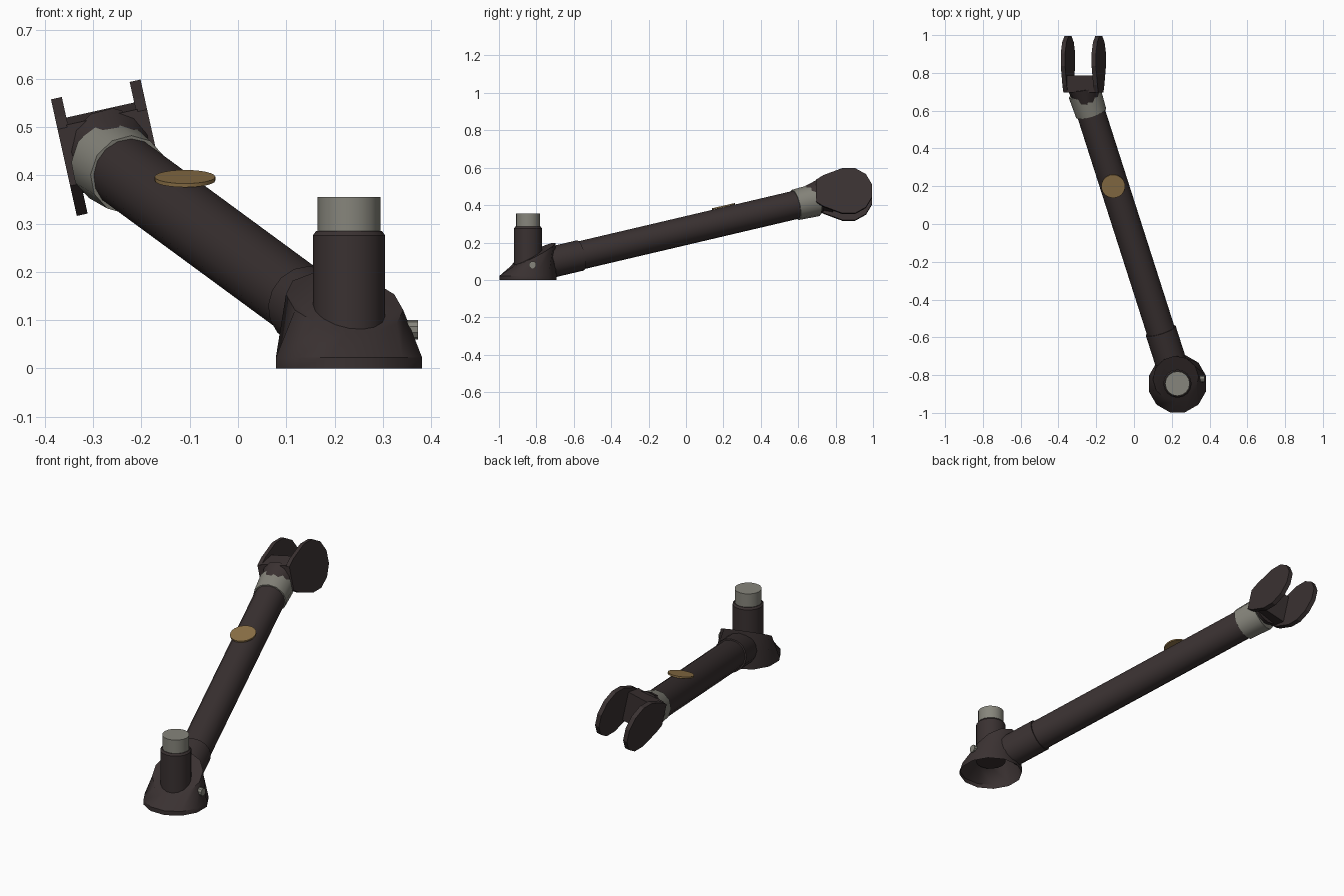
import bpy, bmesh, math
from mathutils import Vector, Matrix

if "Cube" in bpy.data.objects:
    bpy.data.objects.remove(bpy.data.objects["Cube"])


def material(name, rgb):
    m = bpy.data.materials.new(name)
    m.diffuse_color = (*rgb, 1)
    m.use_nodes = True
    m.node_tree.nodes["Principled BSDF"].inputs["Base Color"].default_value = m.diffuse_color
    return m


DARK = material("dark_brown", (0.042, 0.031, 0.031))
GREY = material("warm_grey", (0.24, 0.235, 0.20))
GOLD = material("dull_gold", (0.27, 0.17, 0.065))


def finish(name, bm, mat, smooth=True):
    bmesh.ops.recalc_face_normals(bm, faces=bm.faces)
    me = bpy.data.meshes.new(name)
    bm.to_mesh(me)
    bm.free()
    me.materials.append(mat)
    ob = bpy.data.objects.new(name, me)
    bpy.context.collection.objects.link(ob)
    if smooth:
        me.shade_smooth()
        me.set_sharp_from_angle(angle=math.radians(35))
    return ob


def tube(name, a, b, r1, r2, mat, sides=16):
    """Cylinder or cone running from point a to point b."""
    a, b = Vector(a), Vector(b)
    d = b - a
    bm = bmesh.new()
    bmesh.ops.create_cone(bm, cap_ends=True, segments=sides, radius1=r1,
                          radius2=r2, depth=d.length)
    rot = d.to_track_quat('Z', 'Y').to_matrix().to_4x4()
    bm.transform(Matrix.Translation((a + b) / 2) @ rot)
    return finish(name, bm, mat)


def arm(y):
    """Point on the arm axis at a given y."""
    return Vector((0.14 - 0.32 * (y + 0.56), y, 0.4 + 0.235 * (y - 0.58)))


# Base: open-bottomed cup with a slanted top that rises toward the arm
CX, CY, N = 0.23, -0.845, 12
along = Vector((-0.305, 0.952, 0))
across = Vector((0.952, 0.305, 0))
bm = bmesh.new()
rings = [[], [], []]
for i in range(N):
    t = 2 * math.pi * (i + 0.5) / N
    c, s = math.cos(t), math.sin(t)
    for k, z in enumerate((0, 0.022)):
        r = 0.157
        rings[k].append(bm.verts.new((CX + r * c, CY + r * s, z)))
    p = across * (0.122 * c) + along * (0.03 + 0.118 * s)
    rings[2].append(bm.verts.new((CX + p.x, CY + p.y, 0.137 + 0.063 * s)))
for lo, hi in zip(rings, rings[1:]):
    for i in range(N):
        j = (i + 1) % N
        bm.faces.new((lo[i], lo[j], hi[j], hi[i]))
bm.faces.new(rings[2])
finish("base_cup", bm, DARK)

# Upright post with its grey cap, and the small pin in the base side
tube("post", (CX, CY, 0.07), (CX, CY, 0.275), 0.075, 0.075, DARK)
tube("post_shoulder", (CX, CY, 0.275), (CX, CY, 0.285), 0.075, 0.068, DARK)
tube("post_cap", (CX, CY, 0.27), (CX, CY, 0.355), 0.065, 0.065, GREY)
tube("side_pin", (0.31, -0.82, 0.08), (0.373, -0.82, 0.08), 0.02, 0.02, GREY, 10)

# Arm with lower socket and grey upper collar
tube("arm_socket", arm(-0.73), arm(-0.565), 0.083, 0.083, DARK)
tube("arm_tube", arm(-0.70), arm(0.60), 0.076, 0.076, DARK)
tube("arm_collar", arm(0.585), arm(0.695), 0.083, 0.088, GREY, 12)

# Gold disc lying on the arm
disc = Vector((-0.11, 0.2, 0.393))
up = Vector((0, -0.23, 1)).normalized()
tube("gold_disc", disc - up * 0.004, disc + up * 0.004, 0.063, 0.063, GOLD, 24)

# Fork: rolled about the y axis; local x is across, local z is up
ROLL = Matrix.Translation((-0.268, 0, 0.457)) @ Matrix.Rotation(math.radians(-12.5), 4, 'Y')
profile = [(0.87 + 0.13 * math.cos(math.radians(a)), 0.128 * math.sin(math.radians(a)))
           for a in range(-105, 106, 30)]
profile += [(0.735, 0.085), (0.695, 0.06), (0.695, -0.06), (0.735, -0.085)]
for side, name in ((-1, "fork_prong_left"), (1, "fork_prong_right")):
    bm = bmesh.new()
    f = bm.faces.new([bm.verts.new((side * 0.072, y, z)) for y, z in profile])
    ext = bmesh.ops.extrude_face_region(bm, geom=[f])
    bmesh.ops.translate(bm, vec=(side * 0.023, 0, 0),
                        verts=[v for v in ext["geom"] if isinstance(v, bmesh.types.BMVert)])
    bm.transform(ROLL)
    finish(name, bm, DARK, False)

# Fork bridge, narrower in height at its back edge
bm = bmesh.new()
bmesh.ops.create_cube(bm, size=1)
for v in bm.verts:
    front = v.co.y > 0
    v.co = (v.co.x * 0.15, 0.785 if front else 0.695, v.co.z * (0.16 if front else 0.13))
bm.transform(ROLL)
finish("fork_bridge", bm, DARK, False)

# Tapered neck sinking into the collar
tube("fork_neck", (-0.248, 0.635, 0.437), (-0.262, 0.72, 0.450), 0.06, 0.09, DARK, 12)
